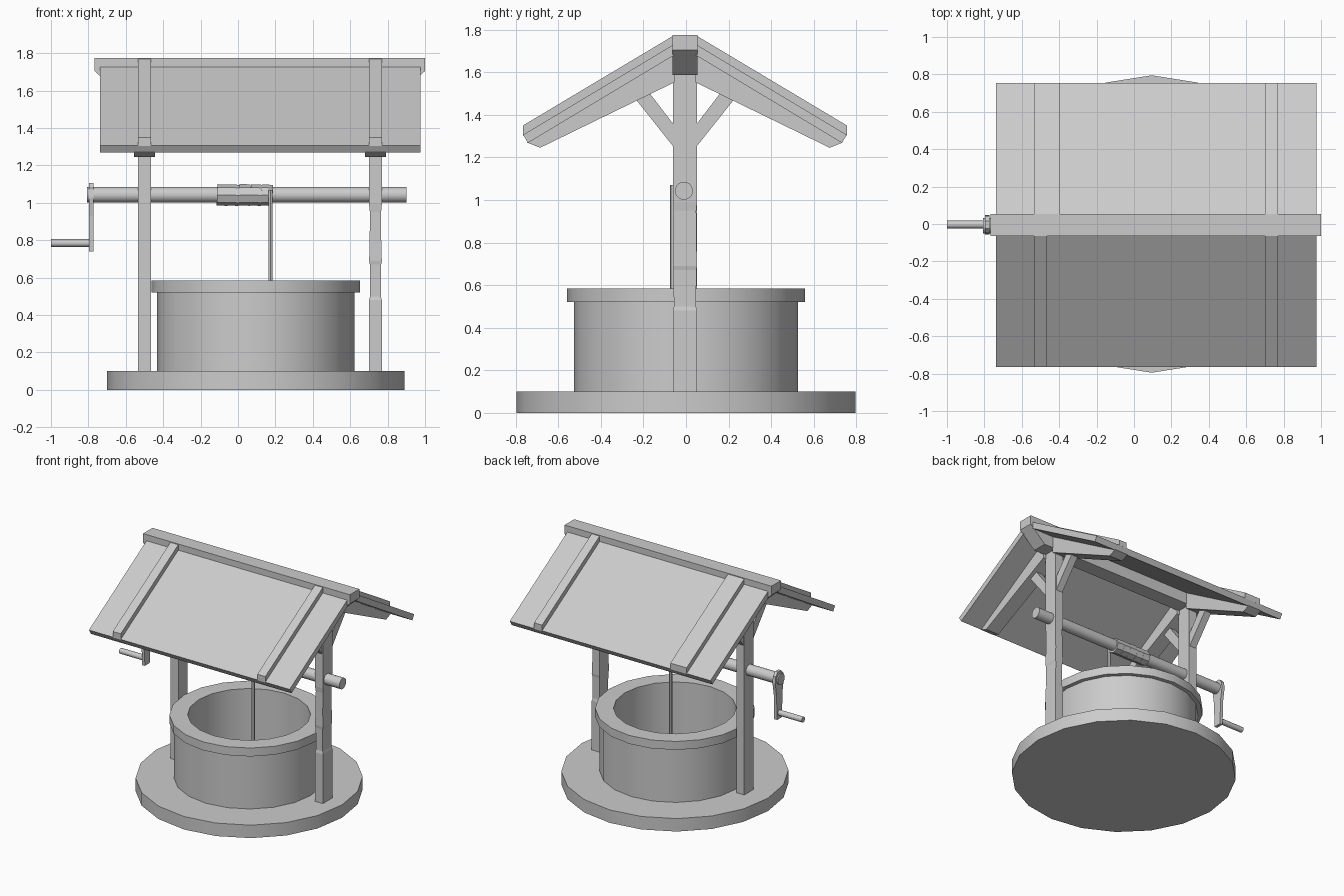
import bpy, bmesh, random
from math import radians, pi
from mathutils import Vector, Matrix

if "Cube" in bpy.data.objects:
    bpy.data.objects.remove(bpy.data.objects["Cube"])

random.seed(4)
CX, CY = 0.095, -0.005        # well centre x, post / roof centre y
POSTS = (-0.50, 0.735)        # post x positions


def finish(bm, name, smooth=False):
    bmesh.ops.recalc_face_normals(bm, faces=bm.faces)
    me = bpy.data.meshes.new(name)
    bm.to_mesh(me)
    bm.free()
    ob = bpy.data.objects.new(name, me)
    bpy.context.collection.objects.link(ob)
    if smooth:
        me.polygons.foreach_set("use_smooth", [True] * len(me.polygons))
        me.set_sharp_from_angle(angle=radians(32))
    return ob


def prism(name, pts, axis, a, b):
    """Extrude a 2D profile: axis 'x' takes (y, z) points, axis 'y' takes (x, z)."""
    bm = bmesh.new()
    place = (lambda p, t: (t, p[0], p[1])) if axis == 'x' else (lambda p, t: (p[0], t, p[1]))
    face = bm.faces.new([bm.verts.new(place(p, a)) for p in pts])
    ext = bmesh.ops.extrude_face_region(bm, geom=[face])
    move = Vector((b - a, 0, 0) if axis == 'x' else (0, b - a, 0))
    bmesh.ops.translate(bm, vec=move, verts=[v for v in ext["geom"] if isinstance(v, bmesh.types.BMVert)])
    return finish(bm, name)


def lathe(name, profile, sides, closed):
    """Spin an (r, z) profile about the well axis."""
    bm = bmesh.new()
    pts = profile + profile[:1] if closed else profile
    vs = [bm.verts.new((CX + r, 0, z)) for r, z in pts]
    edges = [bm.edges.new(e) for e in zip(vs, vs[1:])]
    bmesh.ops.spin(bm, geom=vs + edges, cent=(CX, 0, 0), axis=(0, 0, 1),
                   angle=2 * pi, steps=sides, use_duplicate=False)
    bmesh.ops.remove_doubles(bm, verts=bm.verts, dist=0.0005)
    if not closed:
        bmesh.ops.holes_fill(bm, edges=bm.edges, sides=0)
    return finish(bm, name, True)


def rod(name, p, q, r, sides=16):
    p, q = Vector(p), Vector(q)
    bm = bmesh.new()
    m = Matrix.Translation((p + q) / 2) @ (q - p).to_track_quat('Z', 'Y').to_matrix().to_4x4()
    bmesh.ops.create_cone(bm, cap_ends=True, segments=sides, radius1=r, radius2=r,
                          depth=(q - p).length, matrix=m)
    return finish(bm, name, sides >= 12)


def stack(name, cx, rings):
    """Square post from (z, half x, half y) rings."""
    bm = bmesh.new()
    loops = [[bm.verts.new((cx + sx * hx, CY + sy * hy, z))
              for sx, sy in ((-1, -1), (1, -1), (1, 1), (-1, 1))] for z, hx, hy in rings]
    for lo, hi in zip(loops, loops[1:]):
        for i in range(4):
            j = (i + 1) % 4
            bm.faces.new((lo[i], lo[j], hi[j], hi[i]))
    bm.faces.new(loops[0])
    bm.faces.new(loops[-1])
    return finish(bm, name)


# Stone base, wall and rim
lathe("base_slab", [(0.795, 0), (0.795, 0.10)], 20, False)
lathe("well_wall", [(0.527, 0.10), (0.527, 0.525), (0.43, 0.525), (0.43, 0.10)], 20, True)
lathe("well_rim", [(0.558, 0.52), (0.558, 0.585), (0.43, 0.585), (0.43, 0.52)], 20, True)

# Posts, the right one with worn edges
stack("left_post", POSTS[0], [(0.10, 0.034, 0.057), (1.60, 0.034, 0.057)])
worn = [(0.10, 0.034, 0.057), (0.48, 0.034, 0.057), (0.50, 0.029, 0.052), (0.67, 0.030, 0.054),
        (0.69, 0.034, 0.057), (0.78, 0.031, 0.055), (0.95, 0.030, 0.053), (0.99, 0.034, 0.057),
        (1.60, 0.034, 0.057)]
stack("right_post", POSTS[1], worn)

# Ridge beam with undercut ends
prism("ridge_beam", [(-0.767, 1.775), (1.0, 1.775), (1.0, 1.705), (0.87, 1.587),
                     (-0.637, 1.587), (-0.767, 1.705)], 'y', CY - 0.058, CY + 0.058)

# Roof slopes, battens, rafters and braces on both sides
panel = [(0.76, 1.306), (0.737, 1.268), (0.05, 1.68), (0.05, 1.732)]
batten = [(0.76, 1.35), (0.76, 1.303), (0.05, 1.728), (0.05, 1.774)]
rafter = [(0.742, 1.27), (0.68, 1.245), (0.05, 1.552), (0.05, 1.684)]
brace = [(0.05, 1.245), (0.245, 1.49), (0.18, 1.52), (0.05, 1.35)]
for side, s in (("front", -1), ("back", 1)):
    flip = lambda pts: [(CY + s * d, z) for d, z in pts]
    prism(side + "_roof_panel", flip(panel), 'x', -0.738, 0.977)
    for lr, px in zip(("left", "right"), POSTS):
        wide = 0.105 if (lr, side) == ("left", "back") else 0.034
        tag = f"{side}_{lr}_"
        prism(tag + "batten", flip(batten), 'x', px - 0.034, px + wide)
        prism(tag + "rafter", flip(rafter), 'x', px - 0.057, px + 0.057)
        prism(tag + "brace", flip(brace), 'x', px - 0.028, px + 0.028)

# Windlass axle, crank and handle
AY, AZ = -0.01, 1.043
rod("axle", (-0.807, AY, AZ), (0.902, AY, AZ), 0.042, 20)
plate = [(-0.03, 0.74), (0.03, 0.74), (0.036, 0.93), (0.052, 1.03), (0.045, 1.08),
         (0.02, 1.105), (-0.02, 1.105), (-0.045, 1.08), (-0.052, 1.03), (-0.036, 0.93)]
prism("crank_arm", [(y - 0.003, z) for y, z in plate], 'x', -0.797, -0.773)
rod("crank_handle", (-1.0, -0.003, 0.785), (-0.78, -0.003, 0.785), 0.021, 12)

# Rope wound on the axle and hanging into the well
for i in range(5):
    x0 = -0.112 + i * 0.0594
    j = random.uniform(-0.004, 0.003)
    rod(f"rope_coil_{i + 1}", (x0, AY, AZ), (x0 + 0.0594, AY, AZ + j), 0.058 + j / 2, 8)
rod("hanging_rope", (0.174, -0.064, 0.30), (0.174, -0.064, 1.07), 0.012, 6)
